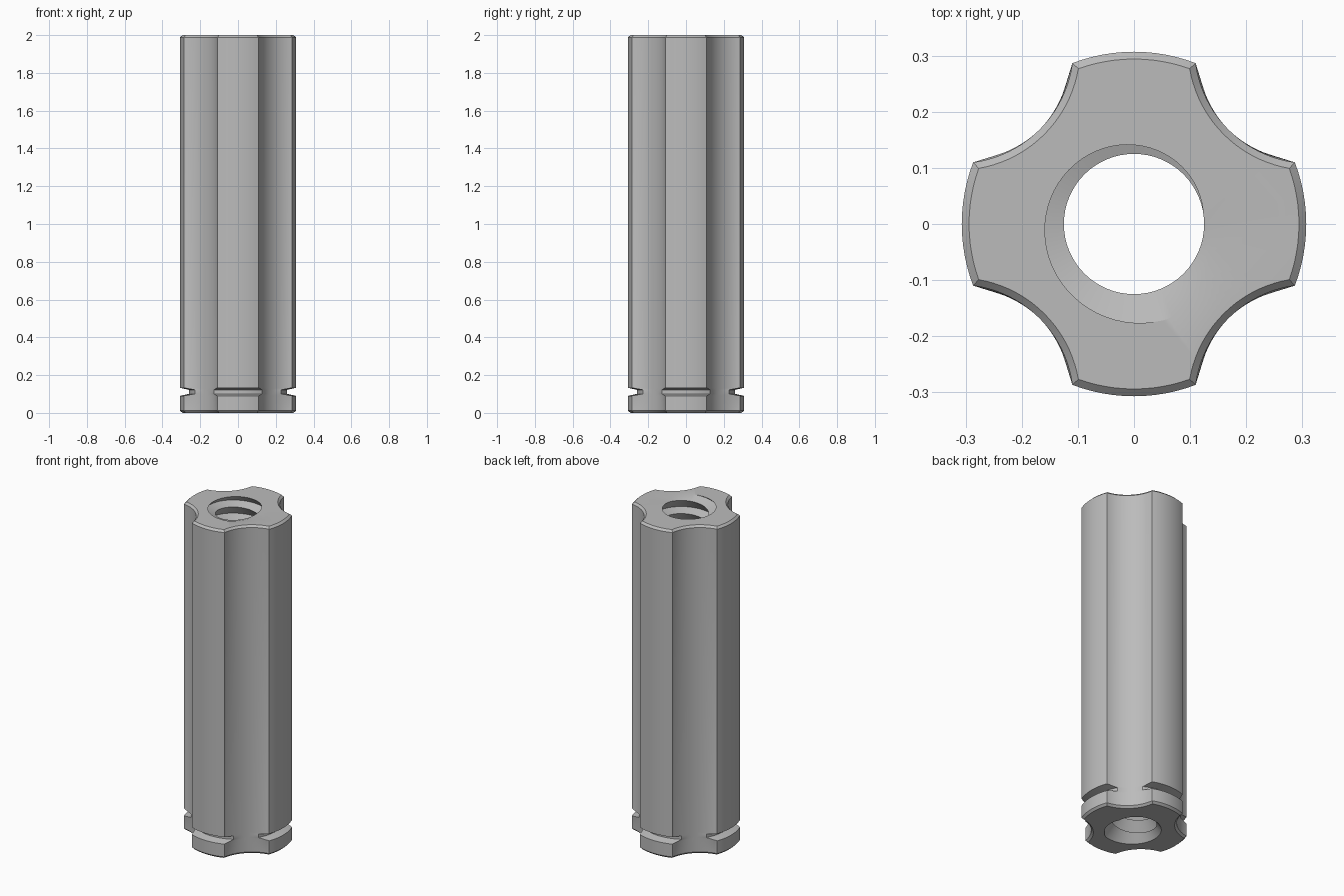
import bpy, bmesh
from math import sin, cos, acos, pi, radians, sqrt
from mathutils import Vector

cube = bpy.data.objects.get("Cube")
if cube:
    bpy.data.objects.remove(cube, do_unlink=True)

HEIGHT = 2.0
FLUTE_C, FLUTE_R = 0.444, 0.206      # flute axis distance and radius
MINOR, MAJOR, PITCH = 0.125, 0.18, 0.08
CREST = 0.78                         # crest position within one pitch
TURN = 64                            # thread steps per turn


def outline(z, lim, flute):
    """Four-lobed section: outer arcs joined by concave flutes."""
    corner = pi / 4 - acos((lim**2 + FLUTE_C**2 - flute**2) / (2 * lim * FLUTE_C))
    pts = []
    for q in range(4):
        base = q * pi / 2
        for i in range(12):          # lobe arc
            a = base - corner + 2 * corner * i / 12
            pts.append((lim * cos(a), lim * sin(a), z))
        # flute arc, swept about its own axis
        axis = base + pi / 4
        half = lim * sin(pi / 4 - corner)
        reach = FLUTE_C - lim * cos(pi / 4 - corner)
        spread = acos(reach / sqrt(reach**2 + half**2))
        for i in range(20):
            a = axis + pi + spread - 2 * spread * i / 20
            pts.append((FLUTE_C * cos(axis) + flute * cos(a),
                        FLUTE_C * sin(axis) + flute * sin(a), z))
    return pts


bm = bmesh.new()

# Threaded bore: helical ribbon of root and crest lines, trimmed to length
roots, crests = [], []
for i in range(-3 * TURN, 28 * TURN):
    a = 2 * pi * i / TURN
    z = PITCH * (i / TURN + radians(70) / (2 * pi))
    roots.append(bm.verts.new((MAJOR * cos(a), MAJOR * sin(a), z)))
    crests.append(bm.verts.new((MINOR * cos(a), MINOR * sin(a), z + CREST * PITCH)))
for i in range(len(roots) - 1):
    bm.faces.new((roots[i], roots[i + 1], crests[i + 1], crests[i]))
    if i + 1 + TURN < len(roots):
        bm.faces.new((crests[i], crests[i + 1], roots[i + 1 + TURN], roots[i + TURN]))
for z, up in ((0, -1), (HEIGHT, 1)):
    bmesh.ops.bisect_plane(bm, geom=bm.verts[:] + bm.edges[:] + bm.faces[:], dist=1e-6,
                           plane_co=Vector((0, 0, z)), plane_no=Vector((0, 0, up)),
                           clear_outer=True)
bmesh.ops.remove_doubles(bm, verts=bm.verts[:], dist=1e-5)

# Fluted outer wall with end chamfers and a snap groove near the foot
OUT, CHAMFER, GROOVE = 0.307, 0.294, 0.26
sections = [
    (0, CHAMFER, FLUTE_R + 0.012), (0.012, OUT, FLUTE_R),
    (0.09, OUT, FLUTE_R), (0.101, GROOVE, FLUTE_R),
    (0.122, GROOVE, FLUTE_R), (0.133, OUT, FLUTE_R),
    (HEIGHT - 0.012, OUT, FLUTE_R), (HEIGHT, CHAMFER, FLUTE_R + 0.012),
]
rings = [[bm.verts.new(p) for p in outline(*s)] for s in sections]
for low, high in zip(rings, rings[1:]):
    for i in range(len(low)):
        j = (i + 1) % len(low)
        bm.faces.new((low[i], low[j], high[j], high[i]))

# End faces between the outline and the bore
for z in (0, HEIGHT):
    rim = [e for e in bm.edges if e.is_boundary
           and all(abs(v.co.z - z) < 1e-4 for v in e.verts)]
    bmesh.ops.triangle_fill(bm, edges=rim, use_beauty=True, use_dissolve=False,
                            normal=Vector((0, 0, 1 if z else -1)))
bmesh.ops.recalc_face_normals(bm, faces=bm.faces[:])

mesh = bpy.data.meshes.new("fluted_standoff")
bm.to_mesh(mesh)
bm.free()
body = bpy.data.objects.new("fluted_standoff", mesh)
bpy.context.collection.objects.link(body)

# Plain grey finish
grey = bpy.data.materials.new("plain grey")
grey.use_nodes = True
colour = (0.5, 0.5, 0.5, 1)
grey.diffuse_color = colour
grey.node_tree.nodes["Principled BSDF"].inputs["Base Color"].default_value = colour
mesh.materials.append(grey)

for o in bpy.context.selected_objects:
    o.select_set(False)
body.select_set(True)
bpy.context.view_layer.objects.active = body
bpy.ops.object.shade_smooth_by_angle(angle=radians(30))
